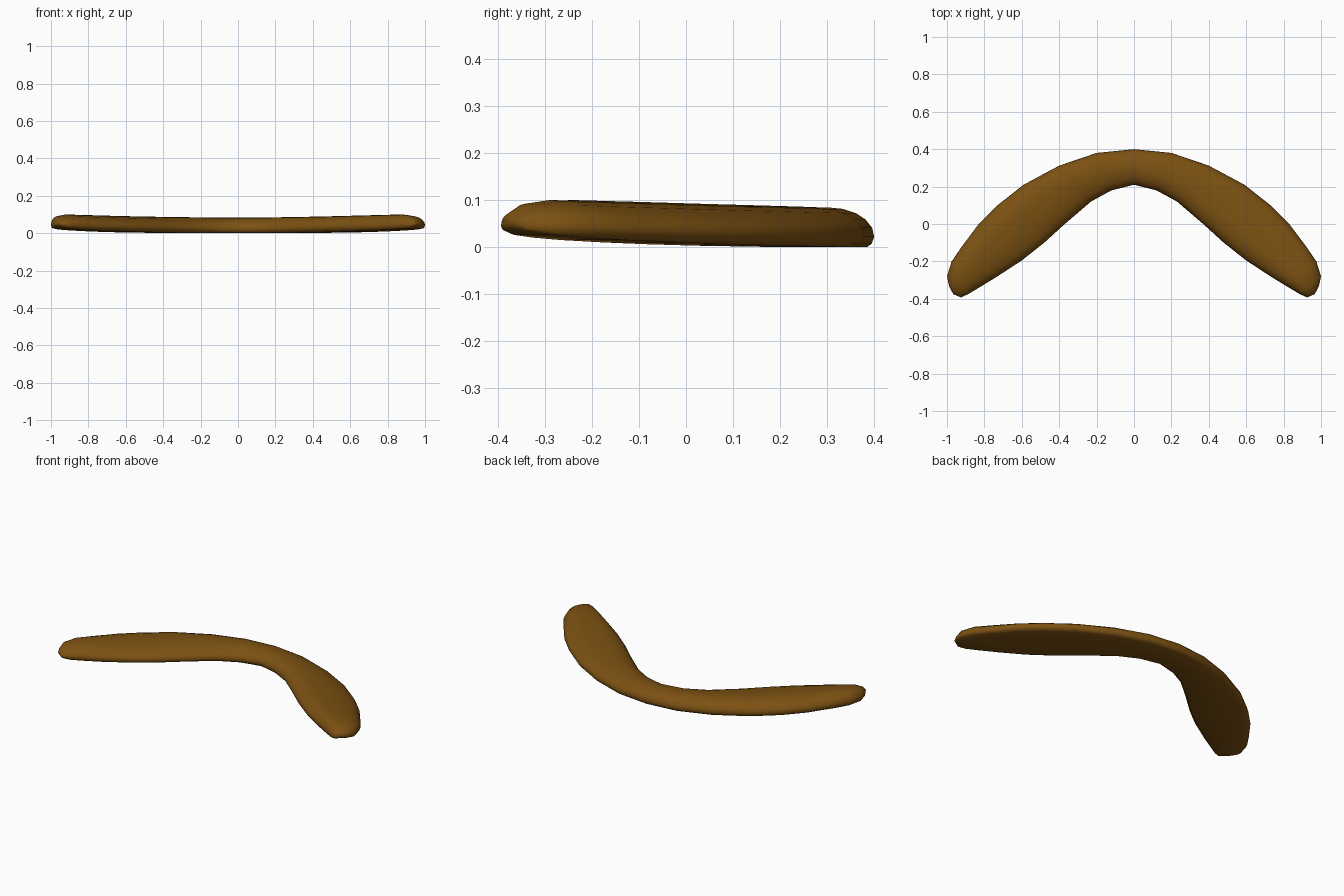
import bpy, bmesh, math

if "Cube" in bpy.data.objects:
    bpy.data.objects.remove(bpy.data.objects["Cube"])

wood = bpy.data.materials.new("brown wood")
wood.use_nodes = True
colour = (0.2, 0.082, 0.006, 1)
wood.diffuse_color = colour
wood.node_tree.nodes["Principled BSDF"].inputs["Base Color"].default_value = colour

# Stations along one arm: outer x, y, inner x, y, bottom z, top z
ARM = [
    (0, .40, 0, .21, 0, .084),
    (.20, .38, .12, .18, 0, .084),
    (.40, .312, .23, .12, .001, .086),
    (.59, .21, .37, 0, .003, .089),
    (.73, .10, .48, -.10, .006, .092),
    (.83, 0, .60, -.195, .010, .095),
    (.92, -.12, .73, -.28, .015, .098),
    (.975, -.20, .82, -.335, .020, .100),
    (1, -.28, .885, -.374, .026, .092),
    (.988, -.335, .925, -.393, .036, .072),
]
TOP_STEPS = 10
BOTTOM = [(.97, .08), (.92, 0), (.5, 0), (.08, 0), (.03, .08)]


def section(station, side):
    """Airfoil ring; the crest leans to opposite edges on the two arms."""
    ox, oy, ix, iy, low, high = station
    crest = .5 - .16 * side * min(1, ox / .5)
    profile = []
    for k in range(TOP_STEPS + 1):
        a = math.pi * k / TOP_STEPS
        reach = crest if a < math.pi / 2 else 1 - crest
        profile.append((crest - reach * math.cos(a), .26 + .74 * math.sin(a)))
    profile += BOTTOM
    return [(side * (ix + (ox - ix) * u), iy + (oy - iy) * u,
             low + (high - low) * h) for u, h in profile]


# Loft the rings from one tip to the other
bm = bmesh.new()
rings = [section(s, -1) for s in reversed(ARM)] + [section(s, 1) for s in ARM[1:]]
rings = [[bm.verts.new(p) for p in ring] for ring in rings]
for a, b in zip(rings, rings[1:]):
    for i in range(len(a)):
        j = (i + 1) % len(a)
        bm.faces.new((a[i], a[j], b[j], b[i]))

# Rounded tips closed with a small fan
for ring, side in ((rings[0], -1), (rings[-1], 1)):
    tip = bm.verts.new((side * .966, -.375, .053))
    for i in range(len(ring)):
        bm.faces.new((ring[i], ring[(i + 1) % len(ring)], tip))
bmesh.ops.recalc_face_normals(bm, faces=bm.faces)

mesh = bpy.data.meshes.new("boomerang")
bm.to_mesh(mesh)
bm.free()
mesh.materials.append(wood)
for face in mesh.polygons:
    face.use_smooth = True
boomerang = bpy.data.objects.new("boomerang", mesh)
bpy.context.collection.objects.link(boomerang)
